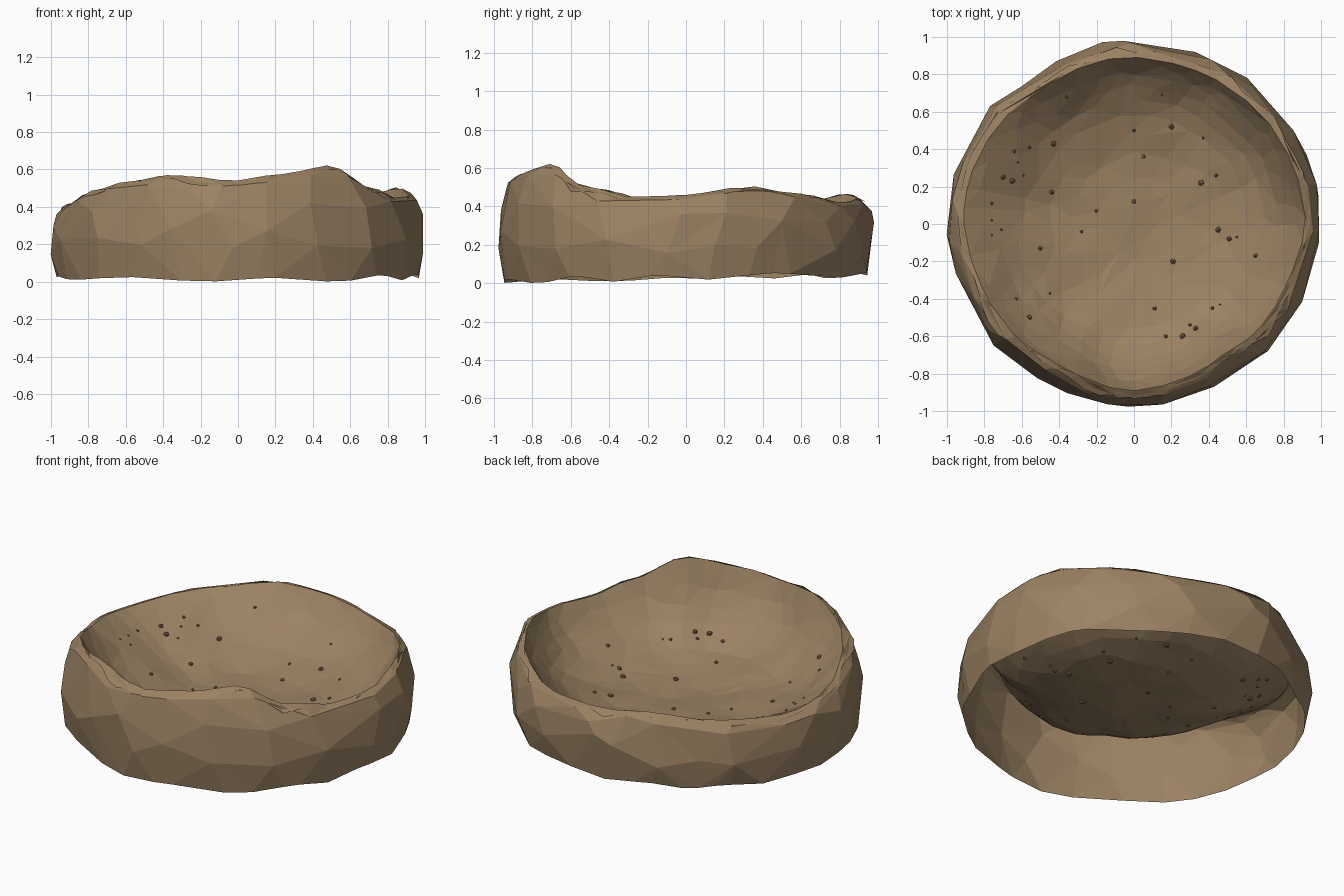
import bpy, bmesh, math, random
from mathutils import Vector, noise
from mathutils.bvhtree import BVHTree

if "Cube" in bpy.data.objects:
    bpy.data.objects.remove(bpy.data.objects["Cube"])

random.seed(4)
SEG = 64
# rim height and outer radius keyed by angle in degrees
RIM = [(0, .46), (18, .50), (45, .46), (65, .42), (90, .44), (110, .465), (135, .42), (165, .39),
       (190, .42), (207, .48), (225, .53), (245, .57), (268, .54), (285, .575), (305, .62),
       (324, .50), (342, .445), (360, .46)]
RAD = [(0, 1.0), (33, .985), (55, .97), (75, .965), (95, .975), (125, .955), (146, .985), (170, 1.0),
       (195, .985), (220, .985), (245, .96), (265, .975), (295, .965), (304, .955), (319, .985),
       (340, .98), (360, 1.0)]
CENTRE = Vector((.06, .04))


def sample(table, a):
    a %= 360
    for (a0, v0), (a1, v1) in zip(table, table[1:]):
        if a <= a1:
            t = (a - a0) / (a1 - a0)
            t = t * t * (3 - 2 * t)
            return v0 + (v1 - v0) * t


def material(name, rgb):
    m = bpy.data.materials.new(name)
    m.diffuse_color = (*rgb, 1)
    m.use_nodes = True
    m.node_tree.nodes["Principled BSDF"].inputs["Base Color"].default_value = m.diffuse_color
    return m


def make_object(name, bm, mat):
    bmesh.ops.recalc_face_normals(bm, faces=bm.faces)
    me = bpy.data.meshes.new(name)
    bm.to_mesh(me)
    bm.free()
    me.materials.append(mat)
    ob = bpy.data.objects.new(name, me)
    bpy.context.collection.objects.link(ob)
    return ob


def loft(bm, rings):
    rows = [[bm.verts.new(p) for p in ring] for ring in rings]
    for lo, hi in zip(rows, rows[1:]):
        for i in range(SEG):
            j = (i + 1) % SEG
            bm.faces.new((lo[i], lo[j], hi[j], hi[i]))
    return rows


def decimate(ob, ratio):
    mod = ob.modifiers.new("facets", 'DECIMATE')
    mod.ratio = ratio


def lump(p, scale, amount):
    return noise.noise(Vector(p) * scale) * amount


def wall_point(i, k, f):
    # k scales the outer radius, f runs from the base edge to the rim
    a = 360 * i / SEG
    c, s = math.cos(math.radians(a)), math.sin(math.radians(a))
    base = max(.003, .027 + .018 * s + lump((c, s, 7), 3, .03))
    z = base + (sample(RIM, a) - base) * f
    r = sample(RAD, a) * k
    r -= .03 * max(0, -s) * abs(c) * 2 * max(0, f - .6) / .4   # front corners lean in
    r += lump((c, s, z), 4, .022) * (1 - abs(2 * f - 1) ** 4)
    return Vector((c * r, s * r, z))


earth = material("earth", (.33, .225, .125))
grit = material("grit", (.23, .12, .075))

# Outer wall, open underneath
bm = bmesh.new()
PROFILE = [(.972, 0), (.992, .2), (1, .4), (.995, .6), (.985, .78), (.968, .9), (.945, .97), (.92, 1)]
loft(bm, [[wall_point(i, k, f) for i in range(SEG)] for k, f in PROFILE])
wall = make_object("outer_wall", bm, earth)
decimate(wall, .2)


# Inner bowl with a thin lip folded over the wall
def bowl_point(i, t):
    rim = wall_point(i, .915, 1)
    xy = CENTRE.lerp(rim.xy, t)
    z = .12 + .25 * t ** 3 + (rim.z - .37) * t ** 9
    west = max(0, math.cos(2 * math.pi * i / SEG - math.radians(165)))
    z += .11 * west * t ** 3 * (1 - t ** 6)
    z += lump((xy.x, xy.y, 3), 4, .025) * (1 - t ** 6)
    out = xy * (1 + lump((xy.x, xy.y, z), 5, .08) * t ** 4 * (1 - t) * 4)
    return Vector((out.x, out.y, z))


bm = bmesh.new()
rings = [[bowl_point(i, t) for i in range(SEG)]
         for t in (.1, .25, .4, .52, .64, .74, .82, .88, .93, .97, 1)]
lip = []
for i in range(SEG):
    p = wall_point(i, .97, .91)
    drop = .5 + lump((p.x, p.y, 1), 6, .8)
    lip.append(rings[-1][i].lerp(p, max(.1, drop)) + Vector((p.x, p.y, .5)) * .008)
rows = loft(bm, rings + [lip])
bm.faces.new(rows[0])
bmesh.ops.triangulate(bm, faces=bm.faces[:])
bowl = make_object("inner_bowl", bm, earth)
decimate(bowl, .36)

# Pebbles dropped on the bowl surface
BIG = [(0, .12), (.05, .36), (.2, .52), (.45, -.03), (.51, -.08), (.65, -.17), (.21, -.2), (.11, -.45),
       (-.5, -.13), (-.44, .17), (-.7, .25), (-.65, .23), (-.43, .43), (-.56, -.5), (.36, .22),
       (.17, -.6), (.33, -.56), (.26, -.6)]
SMALL = [(.37, .46), (.44, .26), (0, .5), (.15, .69), (-.2, .07), (-.28, -.04), (-.45, -.37), (-.63, -.4),
         (-.71, -.03), (-.76, .02), (-.76, .11), (-.59, .26), (-.62, .33), (-.64, .39), (-.56, .41),
         (-.36, .68), (.42, -.45), (.46, -.43), (.3, -.54), (.55, -.07), (-.76, -.06)]
tree = BVHTree.FromObject(bowl, bpy.context.evaluated_depsgraph_get())
bm = bmesh.new()
for spots, lo, hi in ((BIG, .012, .018), (SMALL, .006, .011)):
    for x, y in spots:
        hit = tree.ray_cast(Vector((x, y, 2)), Vector((0, 0, -1)))[0]
        new = bmesh.ops.create_icosphere(bm, subdivisions=1, radius=random.uniform(lo, hi))
        for v in new["verts"]:
            v.co = v.co * random.uniform(.9, 1.1) + hit
make_object("pebbles", bm, grit)
